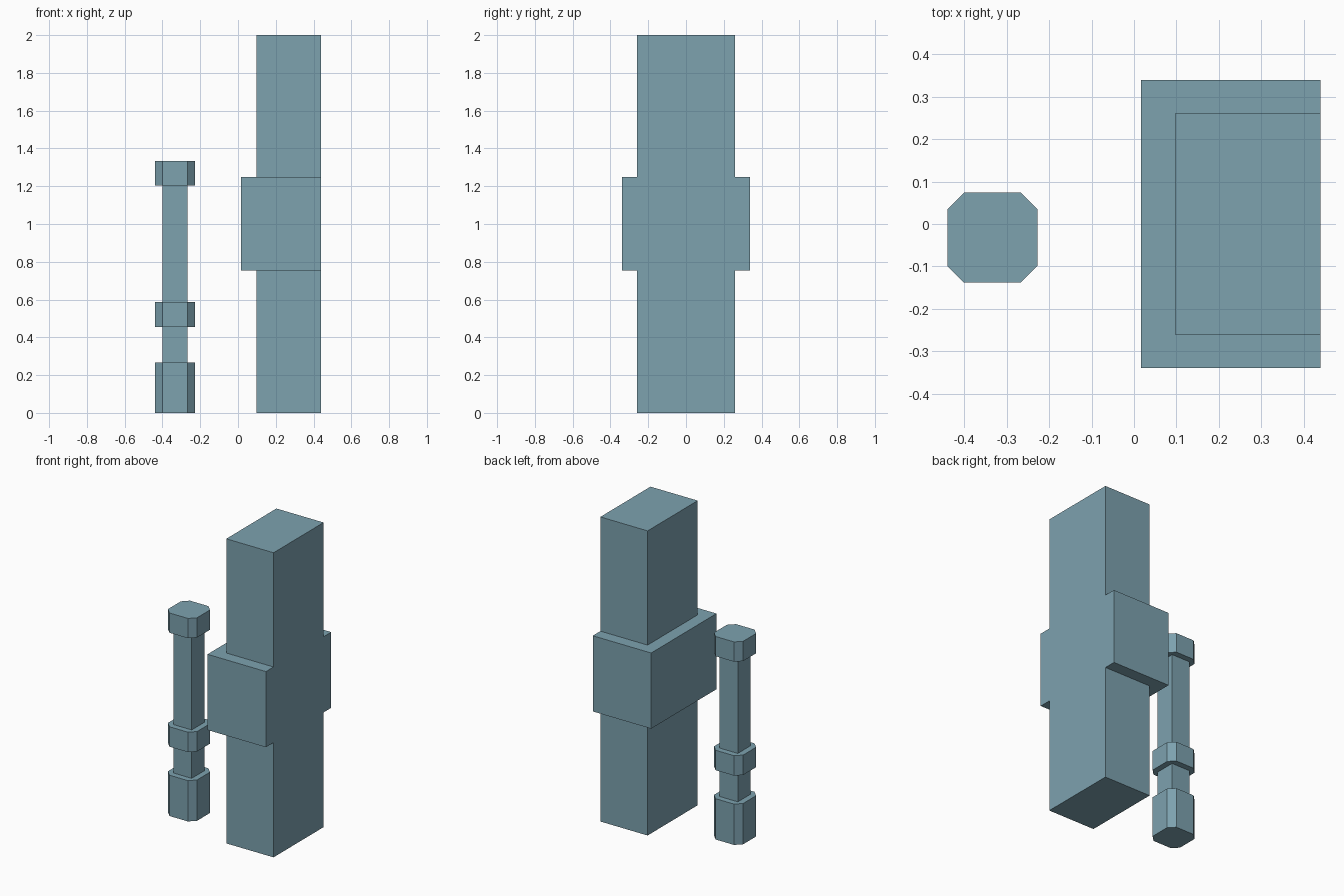
import bpy
import bmesh

if "Cube" in bpy.data.objects:
    bpy.data.objects.remove(bpy.data.objects["Cube"])

# Slate blue-grey shared by every part
slate = bpy.data.materials.new("slate")
slate.diffuse_color = (0.205, 0.36, 0.43, 1.0)
slate.use_nodes = True
slate.node_tree.nodes["Principled BSDF"].inputs["Base Color"].default_value = slate.diffuse_color


def prism(name, outline, z0, z1):
    """Extrude a closed footprint from z0 up to z1."""
    bm = bmesh.new()
    base = bm.faces.new([bm.verts.new((x, y, z0)) for x, y in outline])
    side = bmesh.ops.extrude_face_region(bm, geom=[base], use_keep_orig=True)
    top = [g for g in side["geom"] if isinstance(g, bmesh.types.BMVert)]
    bmesh.ops.translate(bm, verts=top, vec=(0, 0, z1 - z0))
    bmesh.ops.recalc_face_normals(bm, faces=bm.faces[:])
    mesh = bpy.data.meshes.new(name)
    bm.to_mesh(mesh)
    bm.free()
    mesh.materials.append(slate)
    obj = bpy.data.objects.new(name, mesh)
    bpy.context.collection.objects.link(obj)
    return obj


def square(cx, cy, r):
    return [(cx - r, cy - r), (cx + r, cy - r), (cx + r, cy + r), (cx - r, cy + r)]


def octagon(cx, cy, r, f):
    """Chamfered square: half width r, half flat length f."""
    pts = [(-f, -r), (f, -r), (r, -f), (r, f), (f, r), (-f, r), (-r, f), (-r, -f)]
    return [(cx + x, cy + y) for x, y in pts]


# Large wall pillar
BACK, FRONT, HALF = 0.44, 0.097, 0.26
prism("pillar", [(FRONT, -HALF), (BACK, -HALF), (BACK, HALF), (FRONT, HALF)], 0.0, 2.0)

# Band wrapping three sides of the pillar, flush with its back
O_FRONT, O_HALF = 0.016, 0.339
prism("pillar_band", [
    (BACK, -O_HALF), (BACK, -HALF), (FRONT, -HALF), (FRONT, HALF),
    (BACK, HALF), (BACK, O_HALF), (O_FRONT, O_HALF), (O_FRONT, -O_HALF)], 0.753, 1.25)

# Slim post: square shafts between octagonal collars
PX, PY, R, F = -0.334, -0.032, 0.106, 0.067
for name, z0, z1 in (("post_base", 0.0, 0.268), ("post_collar", 0.455, 0.586),
                     ("post_cap", 1.203, 1.333)):
    prism(name, octagon(PX, PY, R, F), z0, z1)
for name, z0, z1 in (("lower_shaft", 0.268, 0.455), ("upper_shaft", 0.586, 1.203)):
    prism(name, square(PX, PY, F), z0, z1)
